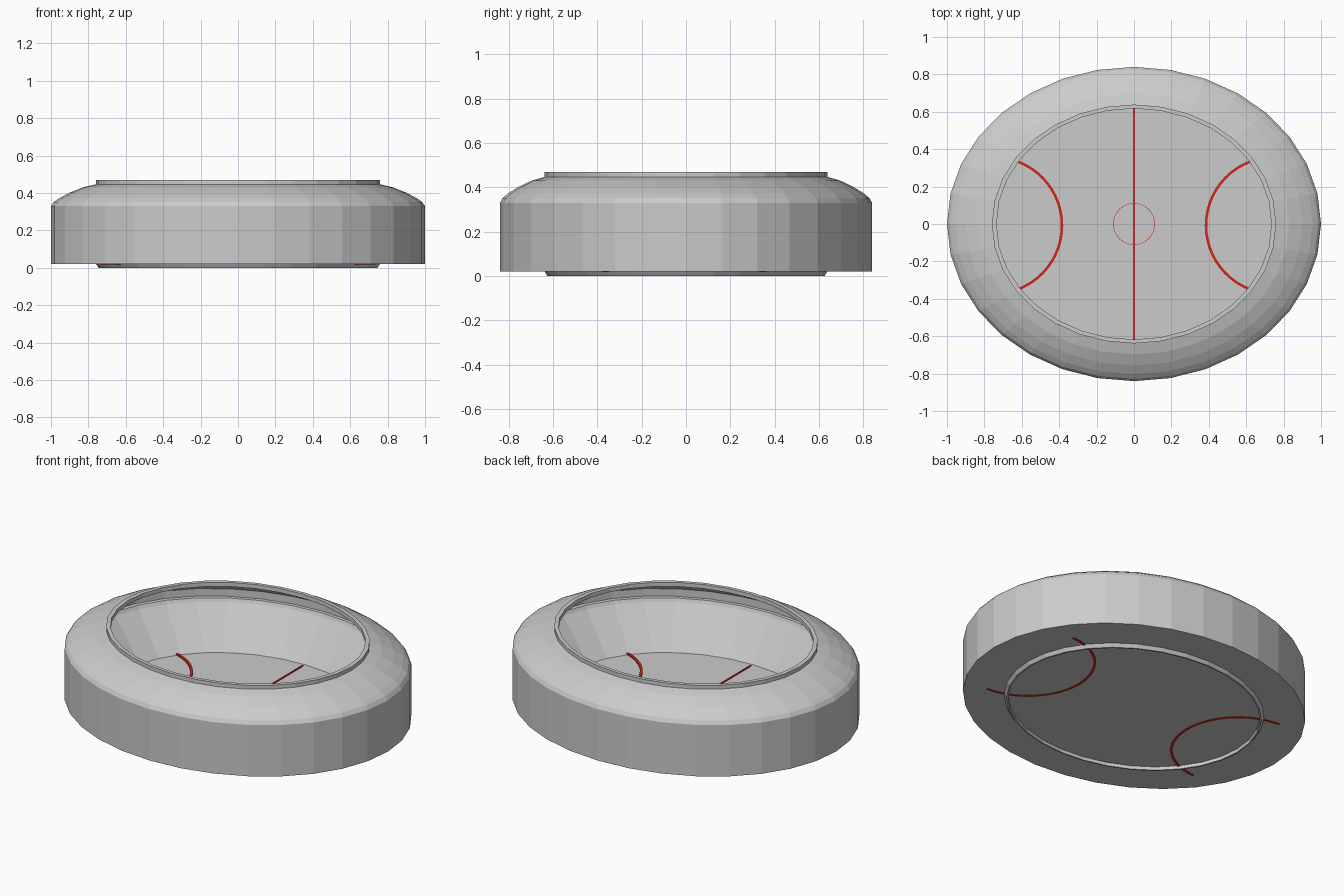
import bpy, bmesh, math

if "Cube" in bpy.data.objects:
    bpy.data.objects.remove(bpy.data.objects["Cube"])

SEG = 32
RATIO = 0.84  # depth of the oval relative to its width

red = bpy.data.materials.new("red_paint")
red.diffuse_color = (0.6, 0.02, 0.01, 1)
red.use_nodes = True
red.node_tree.nodes["Principled BSDF"].inputs["Base Color"].default_value = red.diffuse_color


def finish(name, bm, mat=None):
    bmesh.ops.recalc_face_normals(bm, faces=bm.faces)
    mesh = bpy.data.meshes.new(name)
    bm.to_mesh(mesh)
    bm.free()
    ob = bpy.data.objects.new(name, mesh)
    bpy.context.collection.objects.link(ob)
    if mat:
        mesh.materials.append(mat)
    return ob


def oval_ring(name, profile):
    """Sweep a closed (radius, z) profile around the oval."""
    bm = bmesh.new()
    rings = []
    for i in range(SEG):
        a = 2 * math.pi * i / SEG
        rings.append([bm.verts.new((r * math.cos(a), r * RATIO * math.sin(a), z))
                      for r, z in profile])
    n = len(profile)
    for i in range(SEG):
        p, q = rings[i], rings[(i + 1) % SEG]
        for j in range(n):
            k = (j + 1) % n
            bm.faces.new((p[j], q[j], q[k], p[k]))
    return finish(name, bm)


def oval_slab(name, r, z0, z1):
    bm = bmesh.new()
    vs = [bm.verts.new((r * math.cos(2 * math.pi * i / SEG),
                        r * RATIO * math.sin(2 * math.pi * i / SEG), z0)) for i in range(SEG)]
    f = bm.faces.new(vs)
    top = bmesh.ops.extrude_face_region(bm, geom=[f])["geom"]
    bmesh.ops.translate(bm, vec=(0, 0, z1 - z0),
                        verts=[g for g in top if isinstance(g, bmesh.types.BMVert)])
    return finish(name, bm)


def arc_strip(name, cx, cy, r, a0, a1, n, width, z0, z1):
    """Curved rectangular bar painted on the field."""
    bm = bmesh.new()
    secs = []
    closed = abs(a1 - a0 - 360) < 1e-6
    for i in range(n if closed else n + 1):
        a = math.radians(a0 + (a1 - a0) * i / n)
        secs.append([bm.verts.new((cx + rr * math.cos(a), cy + rr * math.sin(a), z))
                     for rr, z in ((r, z0), (r + width, z0), (r + width, z1), (r, z1))])
    pairs = list(zip(secs, secs[1:]))
    if closed:
        pairs.append((secs[-1], secs[0]))
    else:
        bm.faces.new(secs[0])
        bm.faces.new(secs[-1])
    for p, q in pairs:
        for j in range(4):
            k = (j + 1) % 4
            bm.faces.new((p[j], q[j], q[k], p[k]))
    return finish(name, bm, red)


# Outer wall, curved roof, hollow inside and sloping stand down to the field
oval_ring("stadium_shell", [
    (0.75, 0.02), (1.0, 0.02), (1.0, 0.33), (0.985, 0.352), (0.955, 0.373),
    (0.90, 0.402), (0.83, 0.43), (0.76, 0.447), (0.74, 0.447), (0.83, 0.42),
    (0.90, 0.392), (0.95, 0.363), (0.98, 0.33), (0.98, 0.285), (0.955, 0.285),
    (0.945, 0.265), (0.76, 0.035)])

# Rim around the opening and matching foot ring underneath
oval_ring("roof_rim", [(0.76, 0.445), (0.76, 0.47), (0.735, 0.47), (0.735, 0.445)])
oval_ring("foot_ring", [(0.76, 0.021), (0.745, 0.0), (0.735, 0.0), (0.735, 0.021)])

# Playing field
oval_slab("field", 0.762, 0.02, 0.035)

# Field markings
for side, name in ((-1, "left_arc"), (1, "right_arc")):
    mid = 0 if side < 0 else 180
    arc_strip(name, side * 0.75, -0.008, 0.358, mid - 88, mid + 88, 28, 0.014, 0.017, 0.043)
arc_strip("centre_circle", 0, 0, 0.109, 0, 360, 32, 0.003, 0.03, 0.038)

bm = bmesh.new()
bmesh.ops.create_cube(bm, size=1)
bmesh.ops.scale(bm, vec=(0.009, 1.235, 0.01), verts=bm.verts)
bmesh.ops.translate(bm, vec=(0, 0, 0.035), verts=bm.verts)
finish("halfway_line", bm, red)
